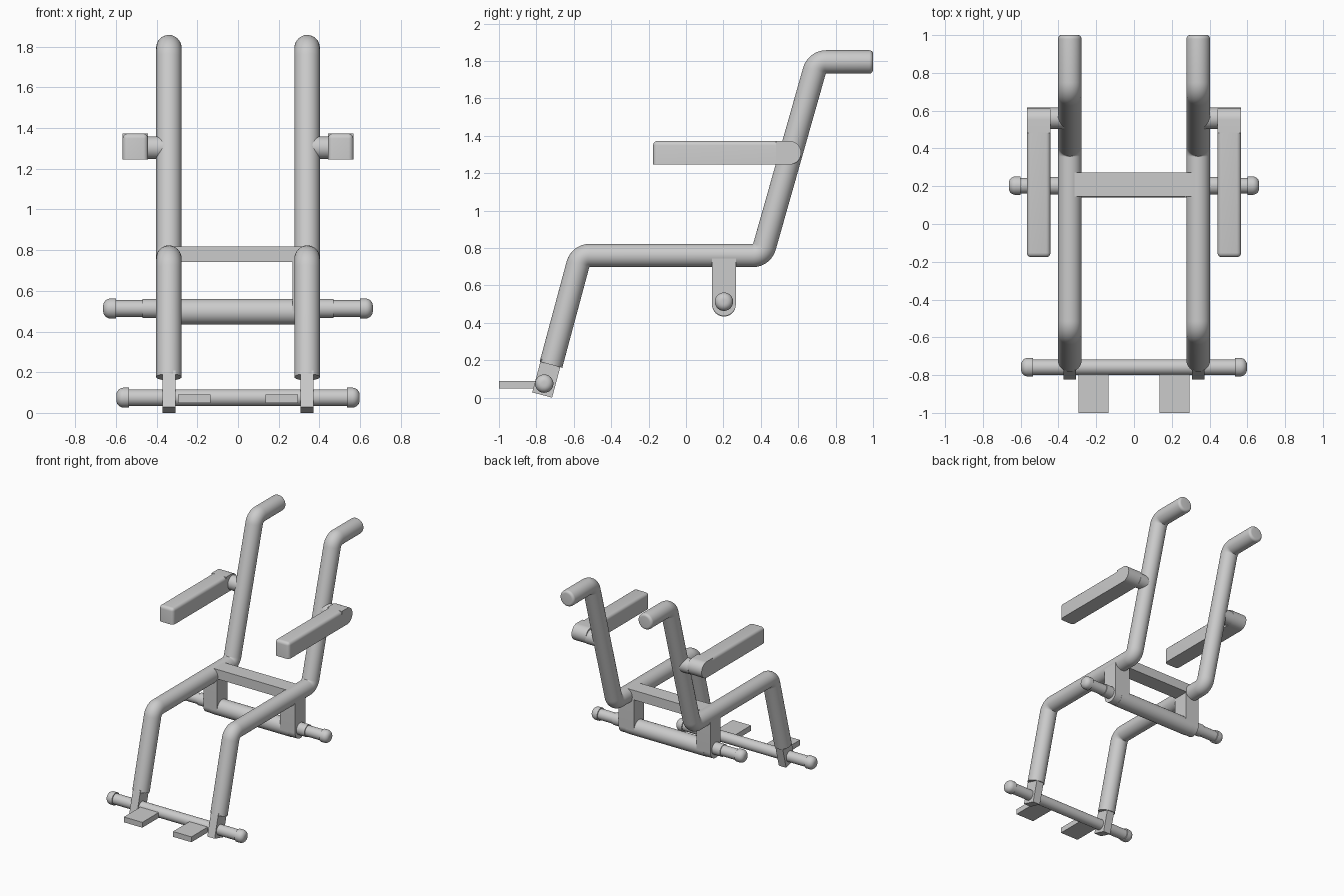
import bpy, bmesh, math
from mathutils import Vector

cube = bpy.data.objects.get("Cube")
if cube:
    bpy.data.objects.remove(cube, do_unlink=True)

grey = bpy.data.materials.new("light grey")
grey.use_nodes = True
colour = (0.6, 0.6, 0.6, 1)
grey.diffuse_color = colour
grey.node_tree.nodes["Principled BSDF"].inputs["Base Color"].default_value = colour

X, Z = Vector((1, 0, 0)), Vector((0, 0, 1))


def finish(name, bm, smooth=True):
    bmesh.ops.recalc_face_normals(bm, faces=bm.faces)
    mesh = bpy.data.meshes.new(name)
    bm.to_mesh(mesh)
    bm.free()
    mesh.materials.append(grey)
    ob = bpy.data.objects.new(name, mesh)
    bpy.context.collection.objects.link(ob)
    if smooth:
        bpy.ops.object.select_all(action='DESELECT')
        ob.select_set(True)
        bpy.context.view_layer.objects.active = ob
        bpy.ops.object.shade_smooth_by_angle(angle=math.radians(35))
    return ob


def sweep(name, path, ref, sides=32):
    """Round rings along a path of (point, tangent, radius)."""
    bm = bmesh.new()
    rings = []
    for p, t, r in path:
        u = t.cross(ref).normalized()
        v = t.cross(u).normalized()
        angles = [2 * math.pi * i / sides for i in range(sides)]
        rings.append([bm.verts.new(p + r * (u * math.cos(a) + v * math.sin(a))) for a in angles])
    for a, b in zip(rings, rings[1:]):
        for i in range(sides):
            j = (i + 1) % sides
            bm.faces.new((a[i], a[j], b[j], b[i]))
    bm.faces.new(rings[0])
    bm.faces.new(rings[-1])
    return finish(name, bm)


def rod(name, y, z, stations):
    """Lathed rod along x from (x, radius) stations."""
    return sweep(name, [(Vector((x, y, z)), X, r) for x, r in stations], Z)


def rounding(end, r, fillet, steps=6):
    """Stations for a rounded rim at the end of a rod."""
    out = []
    for i in range(steps + 1):
        a = math.pi / 2 * i / steps
        out.append((end - fillet * (1 - math.sin(a)), r - fillet * (1 - math.cos(a))))
    return out


def box(name, lo, hi, tilt=0):
    bm = bmesh.new()
    bmesh.ops.create_cube(bm, size=1)
    lo, hi = Vector(lo), Vector(hi)
    for v in bm.verts:
        v.co = Vector(v.co[i] * (hi - lo)[i] for i in range(3))
    ob = finish(name, bm, False)
    ob.location = (lo + hi) / 2
    ob.rotation_euler.x = tilt
    return ob


def rounded_slab(name, x0, x1, centre, r, direction, length):
    """Half-round ended profile in the side plane, extruded along x."""
    bm = bmesh.new()
    d = Vector(direction)
    n = X.cross(d)
    c = Vector((x0, *centre))
    pts = [c - d * length + n * r]
    for i in range(25):
        a = math.pi * i / 24
        pts.append(c + r * (n * math.cos(a) + d * math.sin(a)))
    pts.append(c - d * length - n * r)
    face = bm.faces.new([bm.verts.new(p) for p in pts])
    new = bmesh.ops.extrude_face_region(bm, geom=[face])["geom"]
    bmesh.ops.translate(bm, vec=X * (x1 - x0), verts=[g for g in new if isinstance(g, bmesh.types.BMVert)])
    return finish(name, bm)


def frame_path(x, corners, r, bend, fillet):
    """Straight runs with filleted corners and a rounded last end."""
    pts = [Vector((x, y, z)) for y, z in corners]
    path = [(pts[0], (pts[1] - pts[0]).normalized(), r)]
    for a, b, c in zip(pts, pts[1:], pts[2:]):
        d1, d2 = (b - a).normalized(), (c - b).normalized()
        turn = d1.angle(d2)
        start = b - d1 * bend * math.tan(turn / 2)
        side = (d2 - d1 * d1.dot(d2)).normalized()
        for i in range(13):
            t = turn * i / 12
            p = start + bend * (d1 * math.sin(t) + side * (1 - math.cos(t)))
            path.append((p, d1 * math.cos(t) + side * math.sin(t), r))
    d = (pts[-1] - pts[-2]).normalized()
    for s, rr in rounding(0, r, fillet):
        path.append((pts[-1] + d * s, d, rr))
    return path


# Side frames: leg, seat rail, back post and push handle in one bent tube
R = 0.0625
CORNERS = [(-0.722, 0.176), (-0.565, 0.76), (0.406, 0.76), (0.70, 1.795), (1.0, 1.795)]
for s, side in ((-1, "right"), (1, "left")):
    x = 0.34 * s
    sweep(side + "_frame_tube", frame_path(x, CORNERS, R, 0.066, 0.02), X)

    # Strut below the leg, tilted with it
    box(side + "_leg_strut", (x - 0.032, -0.80, 0.011), (x + 0.032, -0.69, 0.197), -math.radians(15))

    # Foot plate
    a, b = sorted((0.134 * s, 0.294 * s))
    box(side + "_foot_plate", (a, -1.0, 0.048), (b, -0.755, 0.09))

    # Armrest pad with softened top and front edges
    a, b = sorted((0.442 * s, 0.567 * s))
    pad = bmesh.new()
    bmesh.ops.create_cube(pad, size=1)
    lo, hi = Vector((a, -0.176, 1.246)), Vector((b, 0.485, 1.373))
    for v in pad.verts:
        v.co = Vector(hi[i] if v.co[i] > 0 else lo[i] for i in range(3))
    soft = []
    for e in pad.edges:
        mid = (e.verts[0].co + e.verts[1].co) / 2
        top, front = mid.z > 1.37, mid.y < -0.17
        if (top and mid.y < 0.4) or (front and mid.z > 1.25):
            soft.append(e)
    bmesh.ops.bevel(pad, geom=soft, offset=0.024, segments=5, profile=0.5, affect='EDGES')
    finish(side + "_armrest_pad", pad)

    # Armrest pivot and the neck joining it to the back post
    rounded_slab(side + "_armrest_pivot", a, b, (0.552, 1.3095), 0.0635, (0, 1, 0), 0.07)
    a, b = sorted((0.34 * s, 0.45 * s))
    rod(side + "_armrest_neck", 0.56, 1.303, [(a, 0.056), (b, 0.056)])

    # Hanging bracket under the seat
    a, b = sorted(((0.28 if s < 0 else 0.267) * s, 0.40 * s))
    rounded_slab(side + "_axle_bracket", a, b, (0.203, 0.50), 0.0635, (0, 0, -1), 0.25)

    # Axle stub, collar and knob
    for name, y, z, start, end in (("axle", 0.203, 0.513, 0.60, 0.663), ("foot_bar", -0.758, 0.075, 0.535, 0.598)):
        rim = [(start, 0.049)] + rounding(end, 0.049, 0.036)
        rod(side + "_" + name + "_knob", y, z, [(s * p, q) for p, q in rim])
    rod(side + "_axle_collar", 0.203, 0.513, [(s * 0.38, 0.047), (s * 0.47, 0.047)])
    rod(side + "_axle_stub", 0.203, 0.513, [(s * 0.38, 0.041), (s * 0.61, 0.041)])

# Cross members
box("seat_cross_bar", (-0.34, 0.146, 0.742), (0.34, 0.272, 0.817))
rod("axle_tube", 0.203, 0.497, [(-0.34, 0.0635), (0.34, 0.0635)])
rod("foot_bar", -0.758, 0.075, [(-0.54, 0.041), (0.54, 0.041)])
